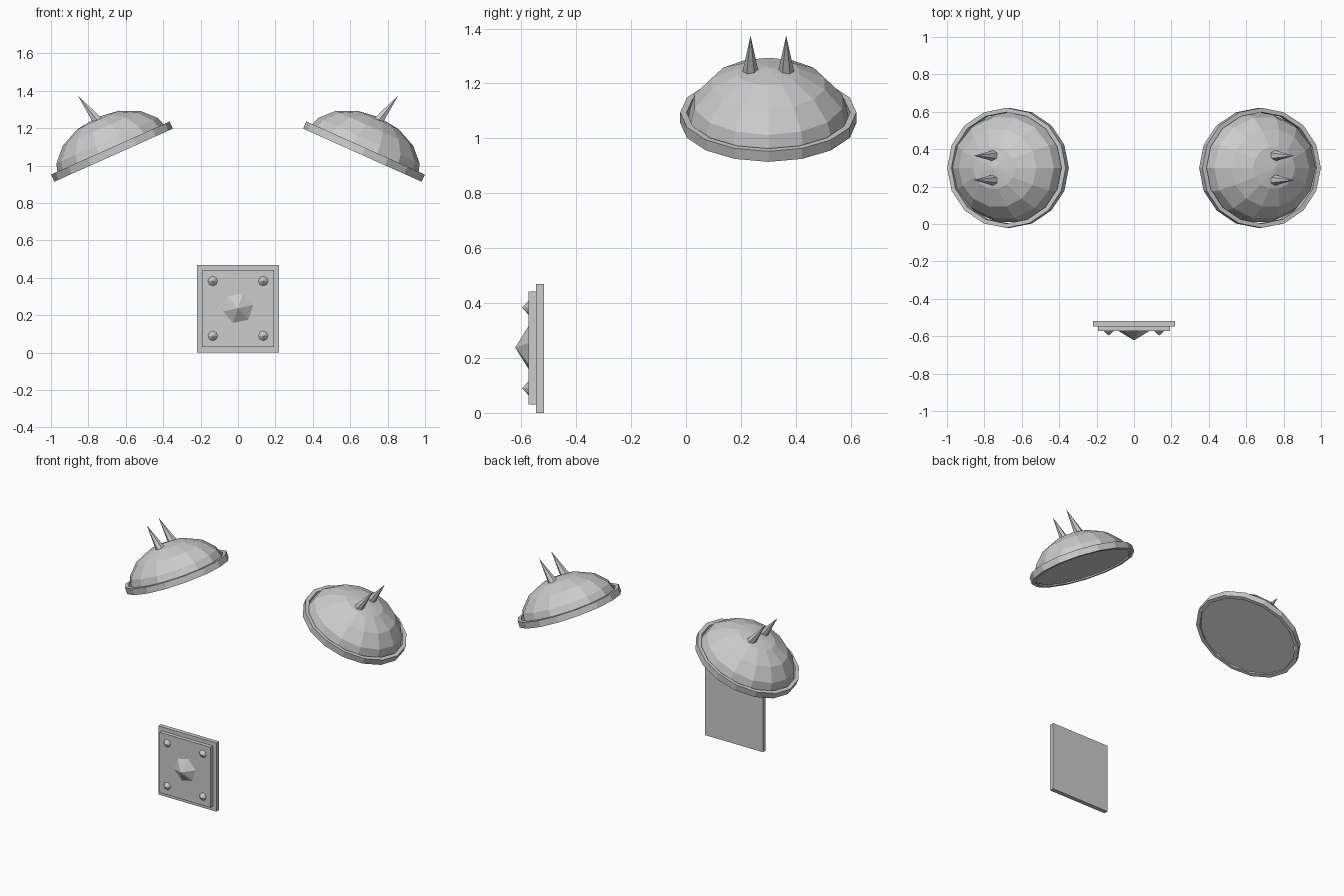
import bpy, bmesh
from math import sin, cos, pi, radians
from mathutils import Matrix, Vector

if "Cube" in bpy.data.objects:
    bpy.data.objects.remove(bpy.data.objects["Cube"])


def finish(name, bm, matrix):
    bmesh.ops.remove_doubles(bm, verts=bm.verts, dist=1e-5)
    bmesh.ops.recalc_face_normals(bm, faces=bm.faces)
    bm.transform(matrix)
    mesh = bpy.data.meshes.new(name)
    bm.to_mesh(mesh)
    bm.free()
    obj = bpy.data.objects.new(name, mesh)
    bpy.context.collection.objects.link(obj)
    return obj


def lathe(name, profile, sides, matrix, closed=False):
    """Spin (radius, height) points round local z."""
    bm = bmesh.new()
    rings = [[bm.verts.new((r * cos(2 * pi * i / sides), r * sin(2 * pi * i / sides), h))
              for i in range(sides)] if r > 0 else [bm.verts.new((0, 0, h))] * sides
             for r, h in profile]
    pairs = list(zip(rings, rings[1:]))
    if closed:
        pairs.append((rings[-1], rings[0]))
    for a, b in pairs:
        for i in range(sides):
            j = (i + 1) % sides
            bm.faces.new(list(dict.fromkeys((a[i], a[j], b[j], b[i]))))
    return finish(name, bm, matrix)


def cone(name, base, tip, radius, sides, turn=0):
    axis = Vector(tip) - Vector(base)
    spin = axis.to_track_quat('Z', 'Y').to_matrix().to_4x4()
    matrix = Matrix.Translation(base) @ spin @ Matrix.Rotation(radians(turn), 4, 'Z')
    return lathe(name, [(0, 0), (radius, 0), (0, axis.length)], sides, matrix)


def box(name, lo, hi):
    bm = bmesh.new()
    bmesh.ops.create_cube(bm, size=1)
    lo, hi = Vector(lo), Vector(hi)
    return finish(name, bm, Matrix.Translation((lo + hi) / 2) @ Matrix.Diagonal((*(hi - lo), 1)))


# Shoulder guards: rim, domed shell and two spikes on each side
dome = [(0, 0.008), (0.322, 0.008)]
dome += [(0.322 * cos(radians(a)), 0.222 * sin(radians(a))) for a in (22.5, 45, 67.5)] + [(0, 0.222)]
rim = [(0.347, 0), (0.347, 0.042), (0.322, 0.042), (0.322, 0)]
for side, label in ((-1, "left"), (1, "right")):
    place = (Matrix.Translation((side * 0.665, 0.30, 1.056))
             @ Matrix.Rotation(side * radians(24.1), 4, 'Y')
             @ Matrix.Diagonal((side, 0.925, 1, 1)))
    shell = lathe(label + "_shoulder_dome", dome, 14, place)
    band = lathe(label + "_shoulder_rim", rim, 16, place, closed=True)
    if side < 0:
        for obj in (shell, band):
            obj.data.flip_normals()
    for n, y in enumerate((0.235, 0.365), 1):
        cone(f"{label}_spike_{n}", (side * 0.733, y, 1.217), (side * 0.856, y, 1.374), 0.035, 6)

# Belt plate: backing and raised panel
box("plate_backing", (-0.22, -0.547, 0), (0.22, -0.518, 0.47))
box("plate_panel", (-0.193, -0.573, 0.03), (0.193, -0.547, 0.443))

# Central boss and corner rivets
cone("plate_boss", (0, -0.573, 0.238), (0, -0.622, 0.238), 0.083, 6, 12)
for x in (-0.135, 0.135):
    for z in (0.09, 0.383):
        cone("plate_rivet", (x, -0.573, z), (x, -0.597, z), 0.026, 8)
